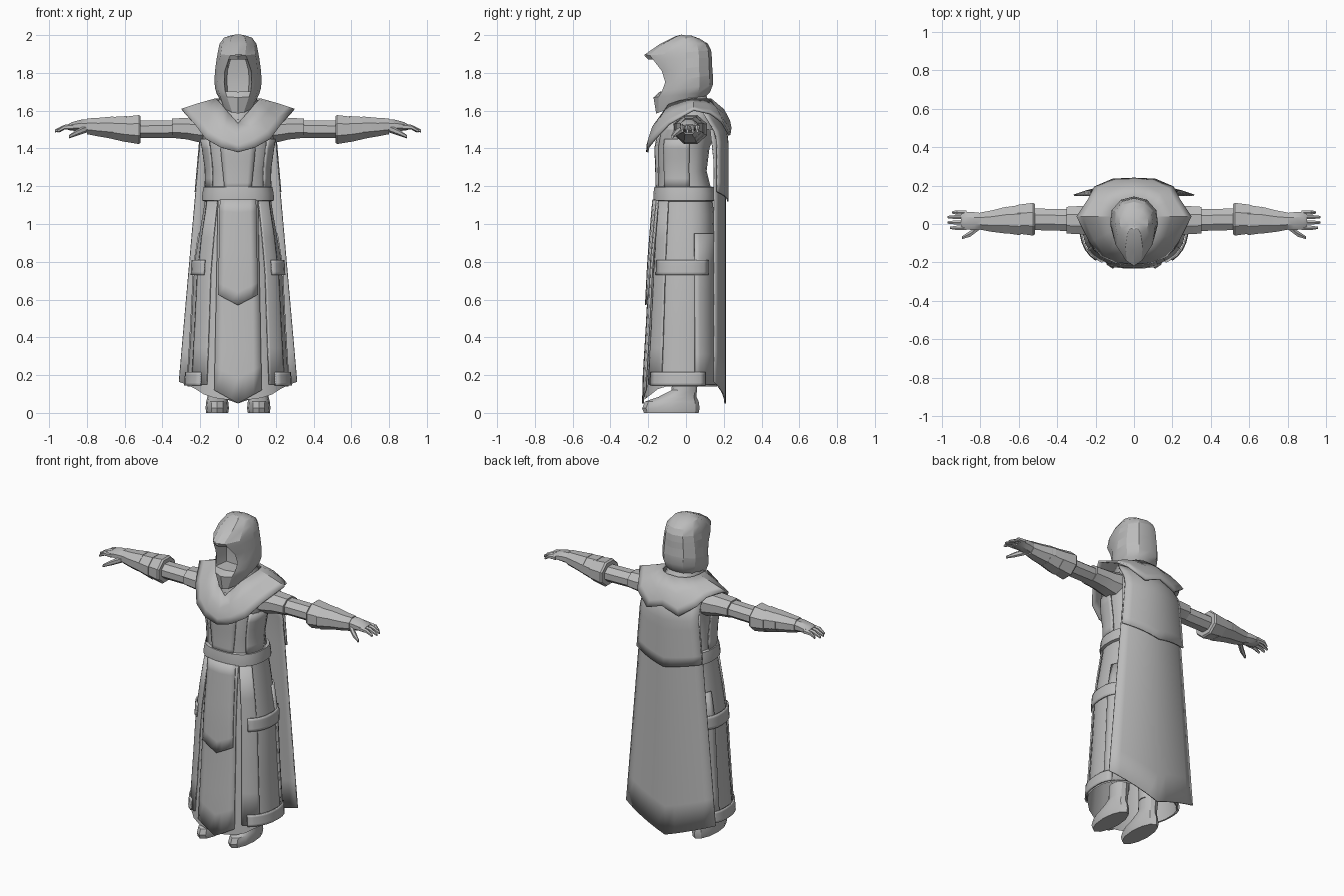
import bpy, bmesh
from math import sin, cos, pi, acos, radians
from mathutils import Vector

if "Cube" in bpy.data.objects:
    bpy.data.objects.remove(bpy.data.objects["Cube"])

grey = bpy.data.materials.new("cloth_grey")
grey.use_nodes = True
grey.diffuse_color = (0.5, 0.5, 0.5, 1)
grey.node_tree.nodes["Principled BSDF"].inputs["Base Color"].default_value = (0.5, 0.5, 0.5, 1)


def finish(name, bm, thick=0.0, mirror=False, angle=30):
    bmesh.ops.recalc_face_normals(bm, faces=bm.faces)
    me = bpy.data.meshes.new(name)
    bm.to_mesh(me)
    bm.free()
    ob = bpy.data.objects.new(name, me)
    bpy.context.collection.objects.link(ob)
    me.materials.append(grey)
    if thick:
        mod = ob.modifiers.new("thickness", 'SOLIDIFY')
        mod.thickness, mod.offset = thick, 0
    if mirror:
        ob.modifiers.new("mirror", 'MIRROR')
    bpy.ops.object.select_all(action='DESELECT')
    bpy.context.view_layer.objects.active = ob
    ob.select_set(True)
    bpy.ops.object.shade_smooth_by_angle(angle=radians(angle))
    return ob


def grid(rows, closed=False, caps=False):
    """Skin a list of point rows; returns the bmesh and its faces by row."""
    bm = bmesh.new()
    vs = [[bm.verts.new(p) for p in r] for r in rows]
    n = len(rows[0])
    bands = []
    for a, b in zip(vs, vs[1:]):
        bands.append([bm.faces.new((a[i], a[(i + 1) % n], b[(i + 1) % n], b[i]))
                      for i in range(n if closed else n - 1)])
    if caps:
        bm.faces.new(vs[0])
        bm.faces.new(vs[-1])
    return bm, bands


def mirrored(half):
    """Close a half outline (first and last point on x = 0)."""
    return half + [(-x, y, z) for x, y, z in half[-2:0:-1]]


def lerp(a, b, t):
    return a + (b - a) * t


# Body outline: height, half width, front depth, back depth
BODY = [(0.14, .27, .222, .165), (0.45, .25, .203, .158), (0.8, .232, .185, .155),
        (1.05, .188, .165, .15), (1.18, .168, .153, .135), (1.28, .165, .153, .11),
        (1.4, .182, .158, .125), (1.5, .2, .14, .16), (1.58, .16, .11, .15), (1.64, .1, .09, .12)]
POWER = 2.5


def body_size(z):
    z = max(BODY[0][0], min(z, BODY[-1][0]))
    for a, b in zip(BODY, BODY[1:]):
        if z <= b[0]:
            t = (z - a[0]) / (b[0] - a[0])
            return [lerp(p, q, t) for p, q in zip(a[1:], b[1:])]


def body_point(a, z, off=0.0):
    rx, rf, rb = body_size(z)
    c, s = cos(a), sin(a)
    sup = lambda v: (1 if v > 0 else -1) * abs(v) ** (2 / POWER)
    return ((rx + off) * sup(c), ((rf if s < 0 else rb) + off) * sup(s), z)


def at_x(x, z, off):
    c = min(1, abs(x) / (body_size(z)[0] + off)) ** (POWER / 2)
    return body_point(-acos(c if x >= 0 else -c), z, off)


def span(a, b, n):
    return [lerp(a, b, i / n) for i in range(n + 1)]


def body_part(name, heights, offs, hem=False, n=24):
    rows = []
    for z, off in zip(heights, offs):
        r = [body_point(2 * pi * (i + .5) / n, z, off) for i in range(n)]
        if hem and z == heights[0]:
            r = [(x, y, z - .07 * max(0, -y / .22 - .6) / .4) for x, y, _ in r]
        rows.append(r)
    return finish(name, grid(rows, True)[0], angle=20)


# Torso, skirt and belt
body_part("torso", [b[0] for b in BODY[4:]], [0] * 6)
body_part("skirt", [b[0] for b in BODY[:5]], [0] * 5, hem=True)
body_part("belt", [1.12, 1.125, 1.16, 1.195, 1.2], [0, .016, .019, .016, -.01])


def front_panel(name, half, z0, z1, drop, off, n=6):
    """Front panel with a pointed lower end; half width runs bottom to top."""
    rows = []
    for t in span(0, 1, 8):
        w = lerp(half[0], half[1], t)
        row = []
        for x in span(-w, w, n):
            z = lerp(z0 - drop * (1 - abs(x) / w), z1, t)
            px, py, _ = at_x(x, z, off)
            row.append((px, py, z))
        rows.append(row)
    finish(name, grid(rows)[0], .009)


front_panel("long_tabard", (.125, .105), .12, 1.13, .07, .006)
front_panel("short_tabard", (.105, .095), .625, 1.13, .055, .016)
front_panel("bodice_panel", (.07, .1), 1.18, 1.48, 0, .005)


def wrap(name, a0, a1, z0, z1, off, mirror=True):
    rows = [[body_point(radians(a), z, off) for a in span(a0, a1, 8)] for z in span(z0, z1, 5)]
    finish(name, grid(rows)[0], .009, mirror)


# Skirt pleats and bands on both sides
wrap("front_pleat", -58, -30, .15, 1.12, .004)
wrap("back_pleat", 12, 80, .15, .95, .004)
wrap("thigh_band", -48, 40, .73, .81, .011)
wrap("hem_band", -50, 30, .145, .215, .011)
wrap("bodice_side", -42, 5, 1.19, 1.45, .005)

# Cape in two layers
def cape(name, z_top, z_low, z_edge, y, off):
    rows = []
    for s in span(0, 1, 8):
        row = []
        for t in span(-1, 1, 10):
            z = lerp(z_top, lerp(z_low, z_edge, abs(t)), s)
            w = lerp(.195, .312, (1.5 - z) / 1.33) + off
            lean = max(0, z - 1.47) * .6
            row.append((w * t, y - .058 * t * t - lean, z))
        rows.append(row)
    finish(name, grid(rows)[0], .008)


cape("long_cape", 1.5, .05, .165, .207, 0)
cape("upper_cape", 1.6, 1.12, 1.17, .222, .004)

# Shoulder mantle: outer edge and neck edge, front to back
outer = [(0, -.205, 1.38), (.09, -.2, 1.405), (.17, -.165, 1.45), (.23, -.09, 1.53), (.297, .04, 1.605),
         (.235, .13, 1.585), (.205, .19, 1.54), (.11, .23, 1.47), (0, .235, 1.51)]
inner = [(0, -.13, 1.53), (.05, -.12, 1.585), (.085, -.09, 1.63), (.105, -.03, 1.65), (.115, .04, 1.66),
         (.105, .08, 1.66), (.08, .11, 1.66), (.04, .13, 1.66), (0, .13, 1.66)]
rows = []
for t, puff in ((0, 0), (.45, .022), (.8, .014), (1, 0)):
    half = []
    for p, q in zip(inner, outer):
        v = Vector(p).lerp(Vector(q), t)
        out = Vector((v.x, v.y, .05)).normalized()
        half.append(tuple(v + Vector((0, out.y, .5)) * puff * abs(out.y)))
    rows.append(mirrored(half))
finish("shoulder_mantle", grid(rows, True)[0], .012)


def ring_z(z, x, y, rx, ry, n=12):
    return [(x + rx * cos(2 * pi * i / n), y + ry * sin(2 * pi * i / n), z) for i in range(n)]


# Neck scarf folds
neck = [ring_z(z, 0, y, rx, ry, 16) for z, y, rx, ry in
        ((1.55, 0, .12, .13), (1.62, .01, .12, .125), (1.65, .01, .105, .115), (1.66, .015, .1, .1), (1.7, .01, .09, .09))]
finish("neck_scarf", grid(neck, True, True)[0])

# Helmet rows: front height, back height, half width, front y, back y, brow x, brow y
HELMET = [(1.585, 1.68, .085, -.158, .11, .03, -.145), (1.67, 1.70, .112, -.172, .128, .058, -.145),
          (1.70, 1.74, .122, -.14, .143, .068, -.128), (1.75, 1.79, .125, -.112, .142, .073, -.11),
          (1.81, 1.84, .12, -.132, .138, .07, -.128), (1.87, 1.88, .113, -.2, .137, .05, -.175),
          (1.89, 1.92, .107, -.22, .133, .042, -.19), (1.95, 1.955, .098, -.135, .115, .05, -.115),
          (1.99, 1.98, .075, -.055, .075, .04, -.045), (2.0, 1.997, .035, -.02, .03, .02, -.015)]
rows = []
for zf, zb, w, yf, yb, xe, ye in HELMET:
    outline = [(0, yf), (xe, ye), (w * .86, ye * .6), (w, 0), (w * .93, yb * .5), (w * .55, yb * .88), (0, yb)]
    rows.append(mirrored([(x, y, lerp(zf, zb, (y - yf) / (yb - yf))) for x, y in outline]))
bm, bands = grid(rows, True, True)
# Raised plates around the back, and a crest
plates = [f for r in (3, 5) for f in bands[r][3:9]]
bmesh.ops.inset_region(bm, faces=plates, thickness=.008, depth=.008)
crest = [f for r in (6, 7, 8) for f in (bands[r][0], bands[r][-1])]
bmesh.ops.inset_region(bm, faces=crest, thickness=.006, depth=.004)
# Deep face opening with a rim
opening = [f for r in (2, 3, 4) for f in (bands[r][0], bands[r][-1])]
geo = bmesh.ops.extrude_face_region(bm, geom=opening)["geom"]
bmesh.ops.delete(bm, geom=[f for f in opening if f.is_valid], context='FACES')
for v in geo:
    if isinstance(v, bmesh.types.BMVert):
        v.co.x *= .8
        v.co.y = lerp(v.co.y, -.02, .85)
finish("helmet", bm)


def limb(name, rings, n=8):
    """Loft along x from rings of x, y, z, depth radius, height radius."""
    rows = [[(x, y + ry * cos(2 * pi * (i + .5) / n), z + rz * sin(2 * pi * (i + .5) / n)) for i in range(n)]
            for x, y, z, ry, rz in rings]
    finish(name, grid(rows, True, True)[0], mirror=True)


# Arms, mirrored
limb("shoulder_sleeve", [(.12, .02, 1.5, .1, .09), (.22, .02, 1.5, .085, .07), (.27, .02, 1.505, .08, .062), (.35, .02, 1.507, .075, .055)])
limb("upper_arm", [(.3, .02, 1.503, .062, .05), (.56, .025, 1.5, .06, .05)])
limb("elbow_guard", [(.515, .025, 1.5, .085, .075), (.525, .025, 1.5, .092, .083), (.61, .025, 1.502, .08, .07)])
limb("forearm_guard", [(.59, .02, 1.502, .085, .075), (.685, .02, 1.51, .07, .06)])
limb("forearm", [(.66, .02, 1.51, .076, .064), (.74, .015, 1.513, .06, .053), (.8, .015, 1.517, .048, .045)])
limb("hand", [(.78, .015, 1.517, .044, .04), (.83, .015, 1.52, .05, .035), (.88, .018, 1.517, .05, .024), (.9, .02, 1.512, .045, .016)])
for name, y, tip in (("first_finger", -.02, .955), ("middle_finger", .008, .97), ("ring_finger", .036, .968), ("little_finger", .06, .945)):
    limb(name, [(.87, y, 1.515, .013, .016), (.92, y, 1.512, .013, .013), (tip, y, 1.492, .007, .008)], 6)
limb("thumb", [(.8, -.01, 1.505, .02, .02), (.85, -.05, 1.485, .018, .017), (.895, -.072, 1.462, .008, .009)], 6)

# Boots and legs, mirrored
boot = [ring_z(z, .11, y, rx, ry) for z, y, rx, ry in
        ((0, -.078, .058, .145), (.025, -.08, .062, .152), (.06, -.075, .058, .142), (.085, -.045, .052, .1),
         (.12, -.01, .048, .068), (.2, 0, .055, .065))]
finish("boot", grid(boot, True, True)[0], mirror=True)
leg = [ring_z(z, .1, .0, r, r) for z, r in ((.18, .05), (.5, .065), (1.0, .08))]
finish("leg", grid(leg, True, True)[0], mirror=True)
